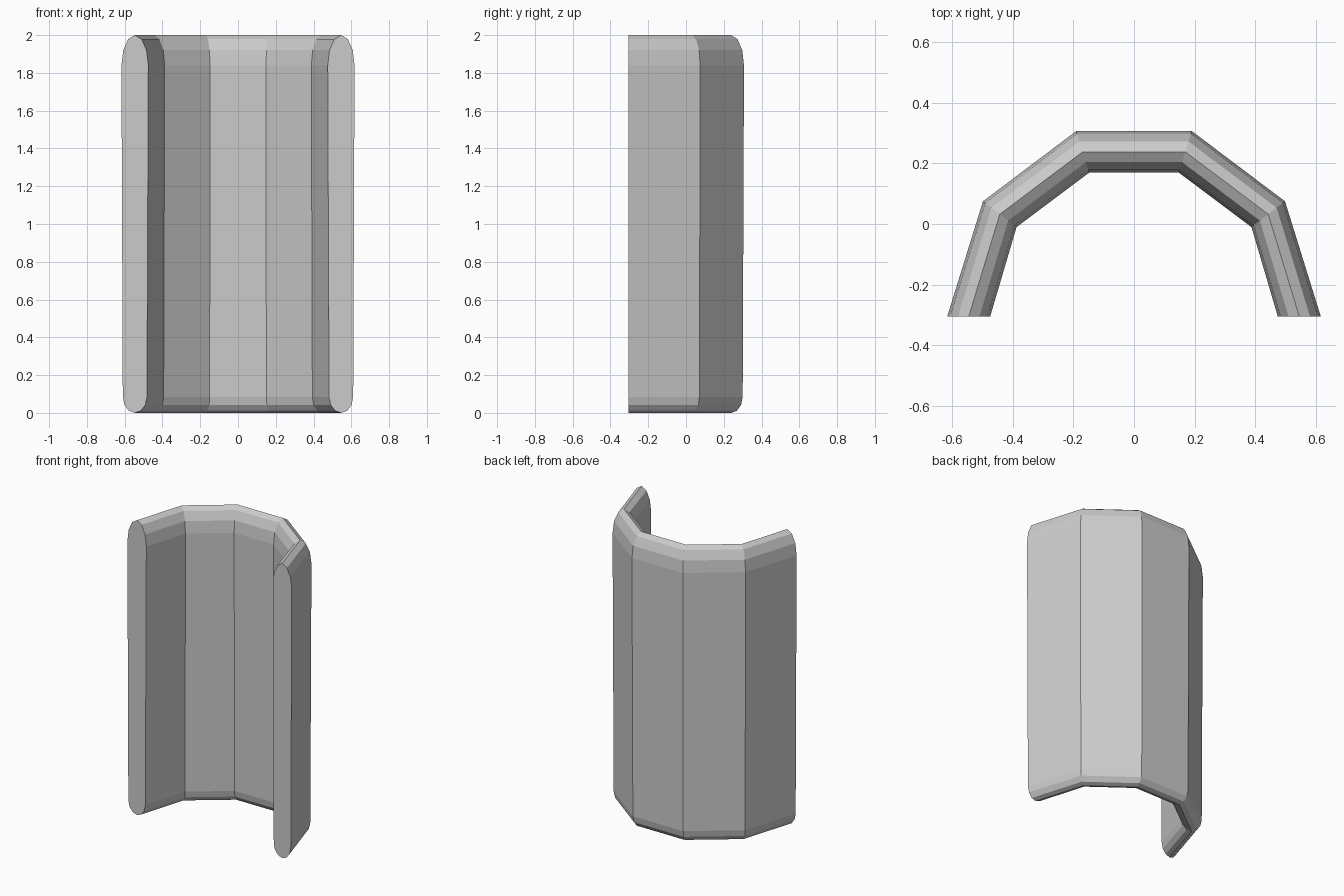
import bpy, bmesh
from math import sin, cos, radians

if "Cube" in bpy.data.objects:
    bpy.data.objects.remove(bpy.data.objects["Cube"])

# Plan of the curved wall: (inner corner, outer corner), right half then mirrored
right = [((0.475, -0.305), (0.617, -0.305)),
         ((0.388, -0.010), (0.499, 0.075)),
         ((0.148, 0.170), (0.191, 0.307))]
left = [((-a[0], a[1]), (-b[0], b[1])) for a, b in reversed(right)]
stations = right + left

# Upright cross-section: t runs -1 (inner) to 1 (outer), with rounded top and
# a slightly thinner, flatter rounded bottom
profile = []
for i in range(7):
    a = radians(30 * i)
    profile.append((cos(a), 1.84 + 0.16 * sin(a)))
for i in range(7):
    a = radians(180 + 30 * i)
    profile.append((0.9 * cos(a), 0.085 + 0.085 * sin(a)))

# Loft the section around the plan, mitred at every corner
bm = bmesh.new()
rings = []
for inner, outer in stations:
    ring = []
    for t, z in profile:
        k = (t + 1) / 2
        ring.append(bm.verts.new((inner[0] + (outer[0] - inner[0]) * k,
                                  inner[1] + (outer[1] - inner[1]) * k, z)))
    rings.append(ring)
n = len(profile)
for r0, r1 in zip(rings, rings[1:]):
    for i in range(n):
        j = (i + 1) % n
        bm.faces.new((r0[i], r0[j], r1[j], r1[i]))

# Flat end faces
bm.faces.new(rings[0])
bm.faces.new(list(reversed(rings[-1])))
bmesh.ops.recalc_face_normals(bm, faces=bm.faces[:])

mesh = bpy.data.meshes.new("curved_wall")
bm.to_mesh(mesh)
bm.free()
bpy.context.collection.objects.link(bpy.data.objects.new("curved_wall", mesh))
